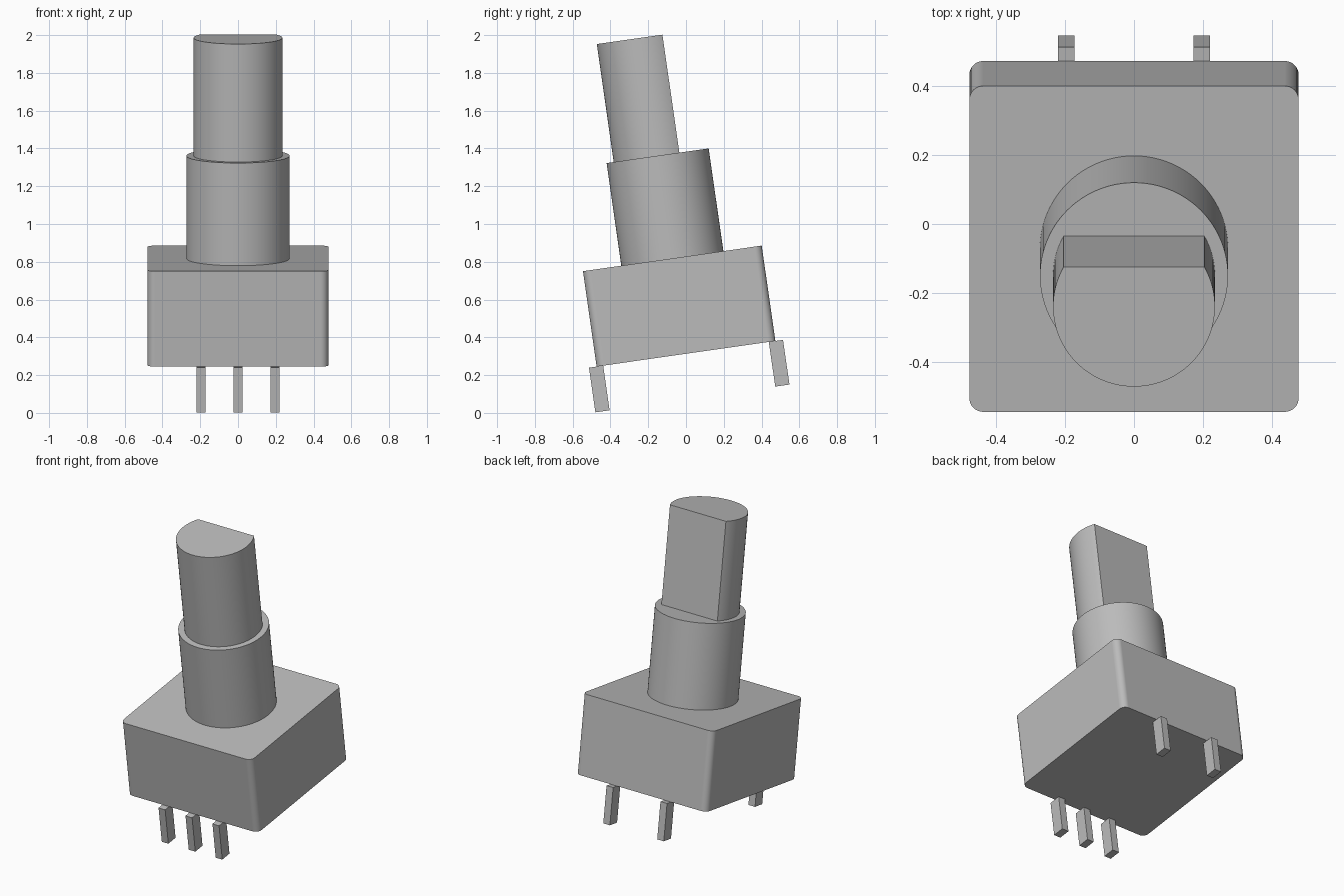
import bpy, bmesh
from math import pi, sin, cos, acos, radians
from mathutils import Matrix

cube = bpy.data.objects.get("Cube")
if cube:
    bpy.data.objects.remove(cube, do_unlink=True)

# One plain grey for every part
grey = bpy.data.materials.new("plain_grey")
grey.use_nodes = True
colour = (0.5, 0.5, 0.5, 1)
grey.diffuse_color = colour
grey.node_tree.nodes["Principled BSDF"].inputs["Base Color"].default_value = colour

# The whole part leans towards the front
TILT = Matrix.Translation((0, 0, 0.313)) @ Matrix.Rotation(radians(8.15), 4, "X")


def arc(cx, cy, r, start, end, steps):
    angles = [start + (end - start) * i / steps for i in range(steps + 1)]
    return [(cx + r * cos(a), cy + r * sin(a)) for a in angles]


def extrude(name, outline, z0, z1, smooth=True):
    """Extrude a counter-clockwise outline from z0 to z1, then tilt it."""
    bm = bmesh.new()
    base = bm.faces.new([bm.verts.new((x, y, z0)) for x, y in outline])
    result = bmesh.ops.extrude_face_region(bm, geom=[base], use_keep_orig=True)
    top = [v for v in result["geom"] if isinstance(v, bmesh.types.BMVert)]
    bmesh.ops.translate(bm, vec=(0, 0, z1 - z0), verts=top)
    bmesh.ops.recalc_face_normals(bm, faces=bm.faces)
    mesh = bpy.data.meshes.new(name)
    bm.to_mesh(mesh)
    bm.free()
    mesh.materials.append(grey)
    obj = bpy.data.objects.new(name, mesh)
    bpy.context.collection.objects.link(obj)
    obj.matrix_world = TILT
    if smooth:
        bpy.ops.object.select_all(action="DESELECT")
        obj.select_set(True)
        bpy.context.view_layer.objects.active = obj
        bpy.ops.object.shade_smooth_by_angle(angle=radians(30))
        weighted = obj.modifiers.new("flat_sides", "WEIGHTED_NORMAL")
        weighted.keep_sharp = True
    return obj


# Body: square block with rounded upright edges
half, r = 0.478, 0.04
inner = half - r
body = []
for i, (sx, sy) in enumerate([(1, 1), (-1, 1), (-1, -1), (1, -1)]):
    body += arc(sx * inner, sy * inner, r, i * pi / 2, (i + 1) * pi / 2, 8)
extrude("body", body, 0, 0.51)

# Collar: round bushing
extrude("collar", arc(0, 0, 0.273, 0, 2 * pi, 96)[:-1], 0.51, 1.059)

# Shaft: round with a flat cut on the back
radius, flat = 0.235, 0.116
a = acos(flat / radius)
extrude("shaft", arc(0, 0, radius, pi / 2 + a, 5 * pi / 2 - a, 72), 1.059, 1.69)

# Pins: three along the front edge, two along the back edge
pins = [("front_pin", -0.481, x) for x in (-0.197, 0, 0.197)]
pins += [("back_pin", 0.481, x) for x in (-0.197, 0.197)]
w, d = 0.024, 0.038
for name, y, x in pins:
    outline = [(x - w, y - d), (x + w, y - d), (x + w, y + d), (x - w, y + d)]
    extrude(name, outline, -0.239, 0, smooth=False)
